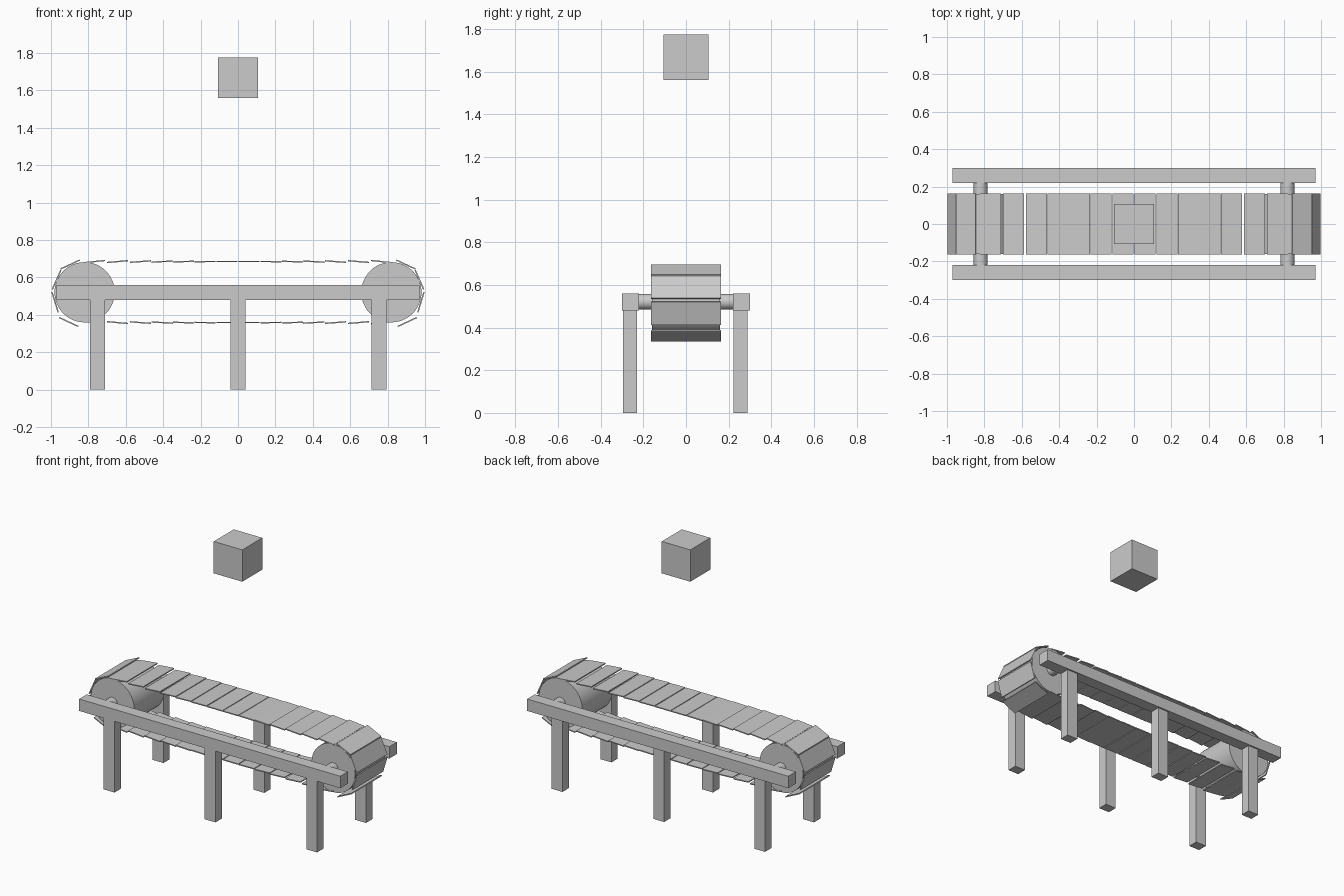
import bpy
from math import radians, pi

if "Cube" in bpy.data.objects:
    bpy.data.objects.remove(bpy.data.objects["Cube"])


def box(name, center, size, tilt=0.0):
    bpy.ops.mesh.primitive_cube_add(size=1, location=center)
    ob = bpy.context.object
    ob.name = name
    ob.scale = size
    bpy.ops.object.transform_apply(location=False, rotation=False, scale=True)
    ob.rotation_euler.y = tilt
    return ob


def cylinder(name, center, radius, depth, sides):
    bpy.ops.mesh.primitive_cylinder_add(vertices=sides, radius=radius, depth=depth,
                                        location=center, rotation=(pi / 2, 0, 0))
    ob = bpy.context.object
    ob.name = name
    bpy.ops.object.shade_smooth_by_angle(angle=radians(35))
    return ob


# Side rails and legs
for side, label in ((-1, "front"), (1, "back")):
    box(label + "_rail", (0, side * 0.26, 0.52), (1.94, 0.08, 0.08))
    for x, place in ((-0.75, "left"), (0, "middle"), (0.755, "right")):
        y = -0.263 if side < 0 else 0.256
        box(f"{label}_{place}_leg", (x, y, 0.245), (0.08, 0.067, 0.49))

# Rollers with axles
for side, label in ((-1, "left"), (1, "right")):
    cylinder(label + "_roller", (side * 0.82, 0, 0.521), 0.161, 0.32, 48)
    cylinder(label + "_axle", (side * 0.82, 0, 0.521), 0.037, 0.50, 24)

# Belt slats for one end: x, z, tilt in degrees (outer end turns down)
ends = [(0.898, 0.669, 25), (0.970, 0.588, 66), (0.978, 0.468, 107), (0.905, 0.362, 155)]
straight = [(0.059, 0), (0.177, 1), (0.292, 2), (0.405, 3), (0.522, 4), (0.645, 5), (0.768, 6)]
slats = ends + [(x, 0.685, a) for x, a in straight] + [(x, 0.359, 180 - a) for x, a in straight]
for side, label in ((-1, "left"), (1, "right")):
    for i, (x, z, a) in enumerate(slats):
        box(f"{label}_belt_slat_{i + 1}", (side * x, 0, z), (0.113, 0.326, 0.007),
            side * radians(a))

# Floating box above the belt
box("cargo_box", (0, 0, 1.668), (0.212, 0.212, 0.214))
